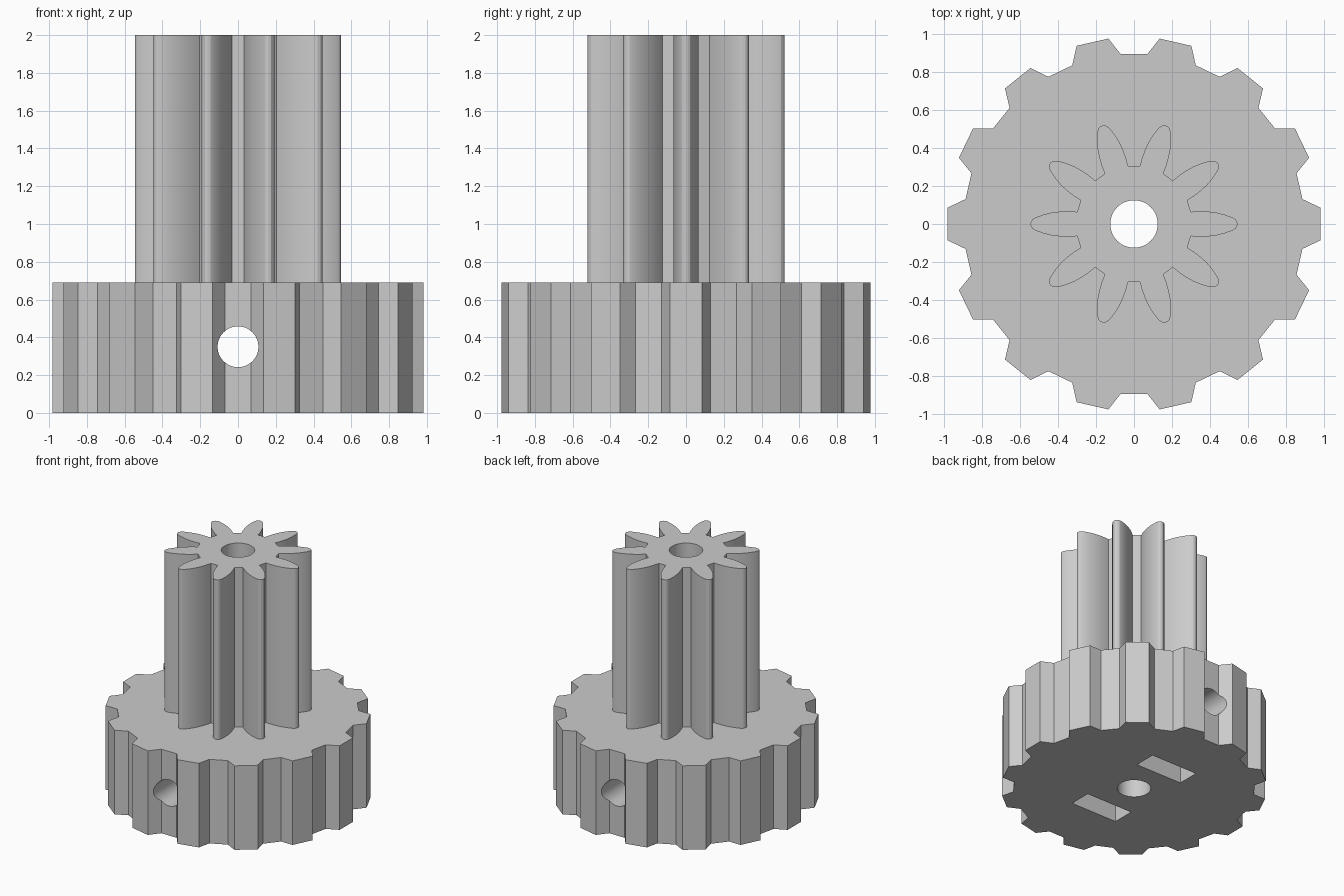
import bpy, bmesh, math
from mathutils import Vector, Matrix

cube = bpy.data.objects.get("Cube")
if cube:
    bpy.data.objects.remove(cube, do_unlink=True)

grey = bpy.data.materials.new("plain_grey")
grey.use_nodes = True
grey.diffuse_color = (0.6, 0.6, 0.6, 1)
grey.node_tree.nodes["Principled BSDF"].inputs["Base Color"].default_value = (0.6, 0.6, 0.6, 1)


def add_object(name, bm):
    bmesh.ops.recalc_face_normals(bm, faces=bm.faces)
    mesh = bpy.data.meshes.new(name)
    bm.to_mesh(mesh)
    bm.free()
    mesh.materials.append(grey)
    obj = bpy.data.objects.new(name, mesh)
    bpy.context.collection.objects.link(obj)
    return obj


def gear(name, teeth, flank, z0, z1):
    """Extrude a gear; flank runs root to tip on one side of the tooth along +x."""
    tooth = [(x, -y) for x, y in flank] + flank[::-1]
    bm = bmesh.new()
    ring = []
    for i in range(teeth):
        turn = Matrix.Rotation(math.tau * i / teeth, 3, 'Z')
        ring += [bm.verts.new(turn @ Vector((x, y, z0))) for x, y in tooth]
    face = bm.faces.new(ring)
    top = bmesh.ops.extrude_face_region(bm, geom=[face])["geom"]
    bmesh.ops.translate(bm, vec=(0, 0, z1 - z0),
                        verts=[v for v in top if isinstance(v, bmesh.types.BMVert)])
    return add_object(name, bm)


def rod(name, radius, length, matrix):
    bm = bmesh.new()
    bmesh.ops.create_cone(bm, cap_ends=True, segments=48, radius1=radius,
                          radius2=radius, depth=length, matrix=matrix)
    return add_object(name, bm)


def box(name, size, centre):
    bm = bmesh.new()
    bmesh.ops.create_cube(bm, size=1, matrix=Matrix.Translation(centre) @ Matrix.Diagonal((*size, 1)))
    return add_object(name, bm)


def combine(target, other, operation):
    mod = target.modifiers.new(other.name, 'BOOLEAN')
    mod.operation = operation
    mod.solver = 'EXACT'
    mod.object = other
    bpy.context.view_layer.objects.active = target
    bpy.ops.object.modifier_apply(modifier=mod.name)
    bpy.data.objects.remove(other, do_unlink=True)


# Wide wheel with blunt teeth, and the tall slim pinion on top of it
BASE_TOP = 0.69
wheel = gear("stepped_gear", 14, [(0.888, 0.131), (0.983, 0.086)], 0, BASE_TOP)
pinion = gear("pinion", 10, [(0.3, 0.064), (0.34, 0.067), (0.385, 0.066), (0.43, 0.061),
                             (0.475, 0.05), (0.52, 0.034), (0.537, 0.022), (0.545, 0.008)],
              BASE_TOP - 0.1, 2)
combine(wheel, pinion, 'UNION')

# Shaft bore, screw hole across the wheel, and two nut pockets from below
combine(wheel, rod("shaft_bore", 0.125, 5, Matrix.Translation((0, 0, 1))), 'DIFFERENCE')
across = Matrix.Translation((0, 0, 0.35)) @ Matrix.Rotation(math.pi / 2, 4, 'X')
combine(wheel, rod("screw_hole", 0.108, 3, across), 'DIFFERENCE')
for side in (-1, 1):
    pocket = box("nut_pocket", (0.42, 0.18, 1.1), (0, side * 0.375, 0))
    combine(wheel, pocket, 'DIFFERENCE')

# Smooth the bores and tooth flanks, keep the edges crisp
wheel.select_set(True)
bpy.context.view_layer.objects.active = wheel
bpy.ops.object.shade_smooth_by_angle(angle=math.radians(20))
